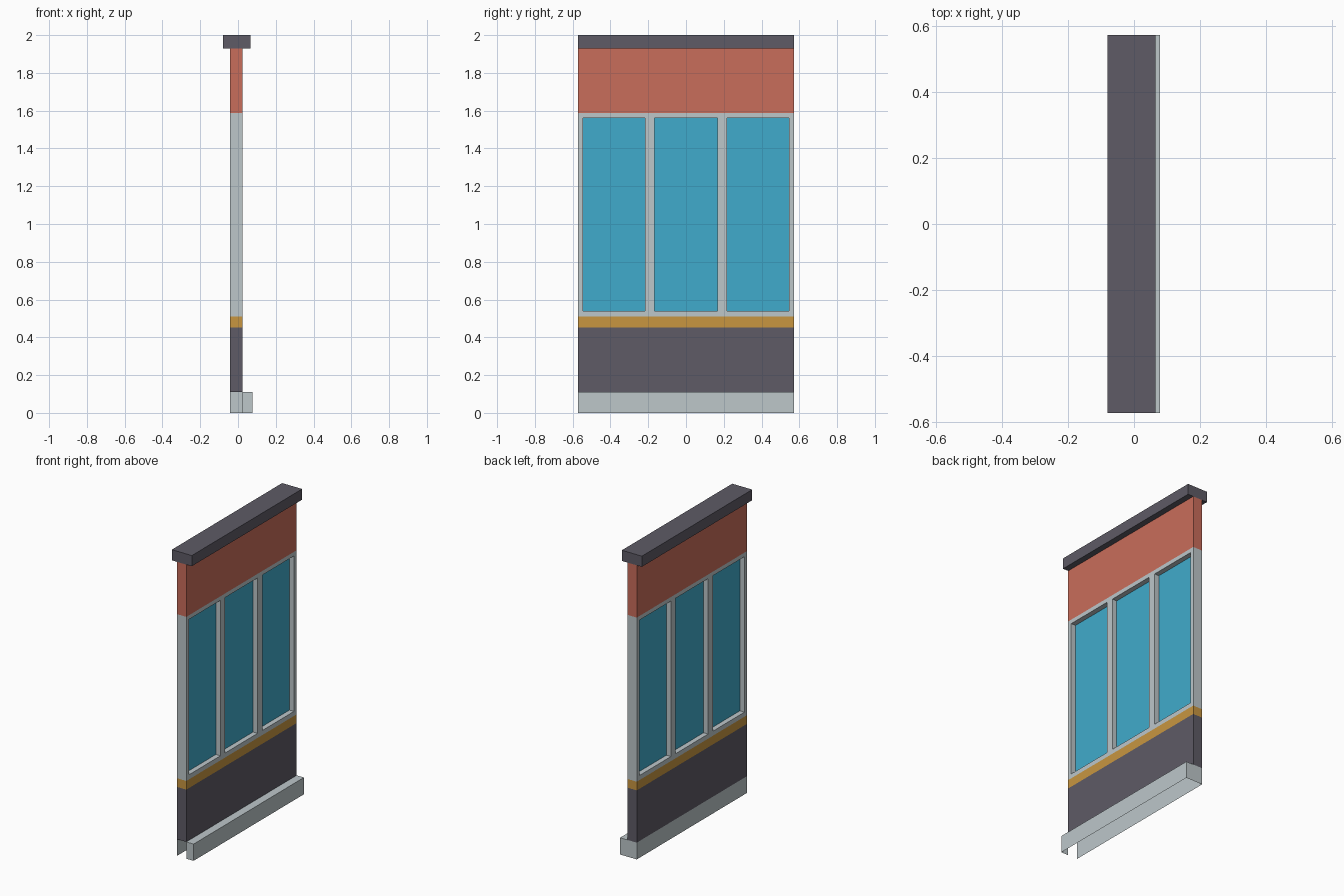
import bpy, bmesh

if "Cube" in bpy.data.objects:
    bpy.data.objects.remove(bpy.data.objects["Cube"])

HALF = 0.572                 # half the panel length along y
BACK, FRONT = -0.043, 0.025  # wall thickness along x


def material(name, r, g, b):
    def lin(c):
        c /= 255
        return c / 12.92 if c <= 0.04045 else ((c + 0.055) / 1.055) ** 2.4
    m = bpy.data.materials.new(name)
    m.diffuse_color = (lin(r), lin(g), lin(b), 1)
    m.use_nodes = True
    m.node_tree.nodes["Principled BSDF"].inputs["Base Color"].default_value = m.diffuse_color
    return m


GREY = material("pale grey", 189, 199, 202)
DARK = material("dark slate", 94, 91, 102)
GOLD = material("ochre", 200, 150, 64)
RED = material("terracotta", 201, 109, 91)
BLUE = material("blue glass", 64, 171, 204)

# Box faces as corner indices (index = 4*x + 2*y + z)
SIDES = {"-x": (0, 1, 3, 2), "+x": (4, 6, 7, 5), "-y": (0, 4, 5, 1),
         "+y": (2, 3, 7, 6), "-z": (0, 2, 6, 4), "+z": (1, 5, 7, 3)}
AROUND = ("-x", "+x", "-y", "+y")


def add_box(bm, xs, ys, zs, sides=tuple(SIDES)):
    v = [bm.verts.new((x, y, z)) for x in xs for y in ys for z in zs]
    for s in sides:
        bm.faces.new([v[i] for i in SIDES[s]])
    bmesh.ops.delete(bm, geom=[p for p in v if not p.link_faces], context='VERTS')


def part(name, mat, *boxes):
    bm = bmesh.new()
    for b in boxes:
        add_box(bm, *b)
    me = bpy.data.meshes.new(name)
    bm.to_mesh(me)
    bm.free()
    me.materials.append(mat)
    ob = bpy.data.objects.new(name, me)
    bpy.context.collection.objects.link(ob)
    return ob


WALL, FULL = (BACK, FRONT), (-HALF, HALF)

# Plain wall bands
part("lower_wall", DARK, (WALL, FULL, (0.11, 0.453), AROUND))
part("trim_stripe", GOLD, (WALL, FULL, (0.453, 0.51), AROUND))
part("upper_wall", RED, (WALL, FULL, (1.587, 1.93), AROUND))

# Coping along the top
part("coping", DARK, ((-0.08, 0.065), FULL, (1.93, 2.0)))

# Hollow plinth, open underneath and at the wall's front end
part("plinth", GREY,
     ((BACK, 0.078), FULL, (0, 0.11), ("-x", "+x", "+y")),
     ((FRONT, 0.078), FULL, (0, 0.11), ("-y", "+z")))

# Window frame: two rails and four posts around the recessed openings
Z0, Z1 = 0.54, 1.56
edges = [-HALF, -0.545, -0.218, -0.168, 0.168, 0.218, 0.545, HALF]
posts = [(WALL, (a, b), (Z0, Z1), AROUND)
         for a, b in zip(edges[0::2], edges[1::2])]
part("window_frame", GREY,
     (WALL, FULL, (0.51, Z0), AROUND + ("+z",)),
     (WALL, FULL, (Z1, 1.587), AROUND + ("-z",)), *posts)

# Single glass sheets in mid-thickness
for i, (a, b) in enumerate(zip(edges[1:-1:2], edges[2::2])):
    mid = (BACK + FRONT) / 2
    part(f"glass_pane_{i + 1}", BLUE, ((mid - 0.001, mid + 0.001), (a, b), (Z0, Z1), ("-x", "+x")))
